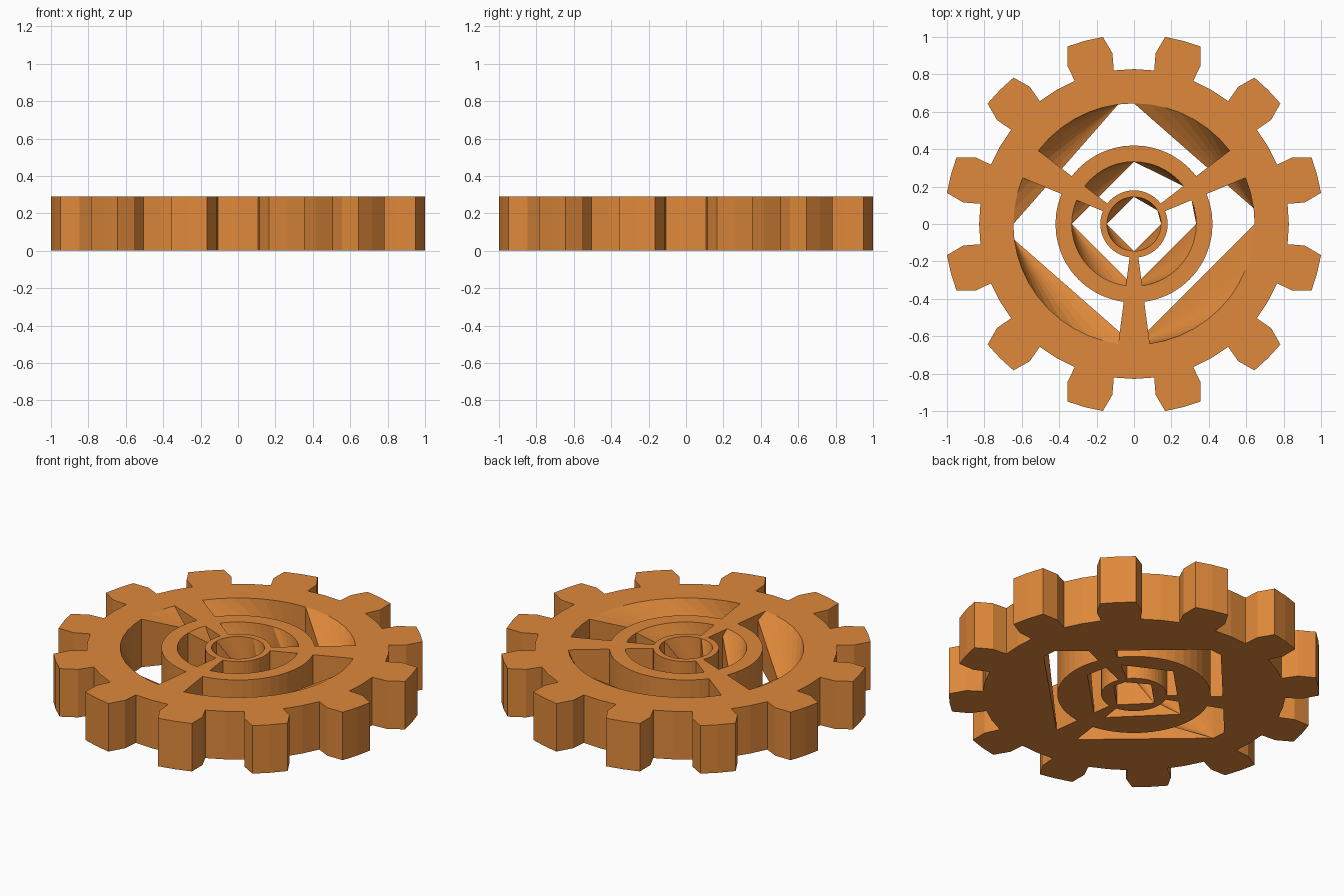
import bpy, bmesh, math

cube = bpy.data.objects.get("Cube")
if cube:
    bpy.data.objects.remove(cube, do_unlink=True)

HEIGHT = 0.29
STEPS = 48                      # facets per full circle
STEP = 360 / STEPS
TEETH = 12
ROOT, HOLE = 0.828, 0.645       # rim radii
RING_OUT, RING_IN = 0.42, 0.333
HUB_OUT, HUB_IN = 0.18, 0.145

orange = bpy.data.materials.new("warm orange")
orange.use_nodes = True
colour = (0.74, 0.25, 0.043, 1)
orange.diffuse_color = colour
orange.node_tree.nodes["Principled BSDF"].inputs["Base Color"].default_value = colour


def polar(r, degrees, z=0.0):
    a = math.radians(degrees)
    return (r * math.cos(a), r * math.sin(a), z)


def face(bm, points):
    return bm.faces.new([bm.verts.new(p) for p in points])


def caps(bm, outline):
    """Top and bottom faces over a counter-clockwise (radius, angle) outline."""
    face(bm, [polar(r, a, HEIGHT) for r, a in outline])
    face(bm, [polar(r, a) for r, a in reversed(outline)])


def walls(bm, outline, closed=True):
    """Vertical faces along a (radius, angle) outline, facing its right side."""
    ends = outline[1:] + outline[:1] if closed else outline[1:]
    for p, q in zip(outline, ends):
        face(bm, [polar(*p), polar(*q), polar(*q, HEIGHT), polar(*p, HEIGHT)])


def annulus_caps(bm, outer, inner):
    for i in range(STEPS):
        a, b = i * STEP, (i + 1) * STEP
        caps(bm, [(inner, a), (outer, a), (outer, b), (inner, b)])


def bore(bm, r, breaks):
    """Hole lining: each span fans out from its lower starting corner."""
    for start, end in zip(breaks, breaks[1:]):
        apex = polar(r, start * STEP)
        for i in range(start, end):
            a, b = i * STEP, (i + 1) * STEP
            face(bm, [apex, polar(r, a, HEIGHT), polar(r, b, HEIGHT)])
            if i > start:
                face(bm, [apex, polar(r, b), polar(r, a)])
        face(bm, [apex, polar(r, end * STEP, HEIGHT), polar(r, end * STEP)])


def circle(r):
    return [(r, i * STEP) for i in range(STEPS)]


def finish(name, bm):
    bmesh.ops.remove_doubles(bm, verts=bm.verts[:], dist=0.0001)
    mesh = bpy.data.meshes.new(name)
    bm.to_mesh(mesh)
    bm.free()
    mesh.materials.append(orange)
    obj = bpy.data.objects.new(name, mesh)
    bpy.context.collection.objects.link(obj)


# Toothed rim
bm = bmesh.new()
annulus_caps(bm, ROOT, HOLE)
tooth = [(ROOT, -7.5), (0.92, -7.8), (1.0137, -5.55), (1.0137, 0),
         (1.0137, 5.55), (0.92, 7.8), (ROOT, 7.5)]
outline = []
for k in range(TEETH):
    centre = (k + 0.5) * 360 / TEETH
    points = [(r, a + centre) for r, a in tooth]
    caps(bm, points + [(ROOT, centre)])
    outline += points + [(ROOT, centre + 15)]
walls(bm, outline)
bore(bm, HOLE, [0, 1, 12, 13, 24, 25, 36, 48])
finish("toothed_rim", bm)

# Middle ring and central hub
for name, outer, inner, breaks in (
        ("middle_ring", RING_OUT, RING_IN, [0, 3, 5, 12, 24, 36, 48]),
        ("central_hub", HUB_OUT, HUB_IN, [0, 4, 12, 24, 36, 48])):
    bm = bmesh.new()
    annulus_caps(bm, outer, inner)
    walls(bm, circle(outer))
    bore(bm, inner, breaks)
    finish(name, bm)

# Three spokes, each in an inner and an outer length
for name, r0, r1 in (("inner_spokes", HUB_OUT, RING_IN),
                     ("outer_spokes", RING_OUT, HOLE)):
    bm = bmesh.new()
    for centre in (30, 150, 270):
        lo, hi = centre - STEP, centre + STEP
        caps(bm, [(r0, lo), (r1, lo), (r1, centre), (r1, hi), (r0, hi), (r0, centre)])
        walls(bm, [(r0, lo), (r1, lo)], closed=False)
        walls(bm, [(r1, hi), (r0, hi)], closed=False)
    finish(name, bm)
